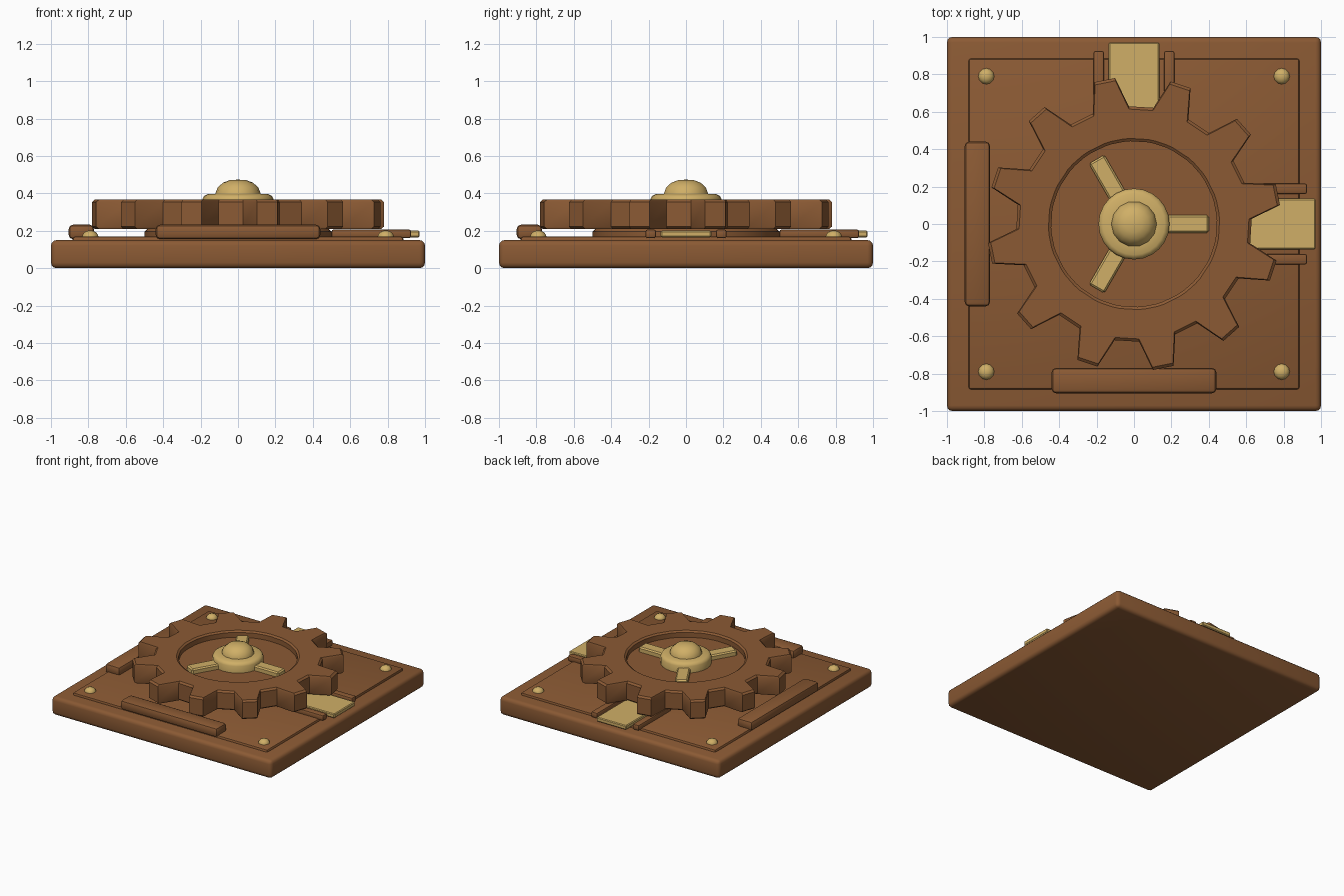
import bpy
import bmesh
from math import sin, cos, radians, tau

if "Cube" in bpy.data.objects:
    bpy.data.objects.remove(bpy.data.objects["Cube"])


def material(name, colour):
    mat = bpy.data.materials.new(name)
    mat.use_nodes = True
    mat.diffuse_color = colour
    mat.node_tree.nodes["Principled BSDF"].inputs["Base Color"].default_value = colour
    return mat


BROWN = material("bronze_brown", (0.258, 0.102, 0.034, 1))
GOLD = material("pale_gold", (0.63, 0.43, 0.135, 1))


def finish(bm, name, mat, smooth=True):
    bmesh.ops.recalc_face_normals(bm, faces=bm.faces)
    mesh = bpy.data.meshes.new(name)
    bm.to_mesh(mesh)
    bm.free()
    mesh.materials.append(mat)
    obj = bpy.data.objects.new(name, mesh)
    bpy.context.collection.objects.link(obj)
    if smooth:
        bpy.ops.object.select_all(action="DESELECT")
        obj.select_set(True)
        bpy.context.view_layer.objects.active = obj
        bpy.ops.object.shade_smooth_by_angle(angle=radians(32))
    return obj


def box(name, mat, x, y, z, bevel, segments=1, turn=0):
    """Bevelled box from (min, max) pairs, turned about the z axis."""
    bm = bmesh.new()
    bmesh.ops.create_cube(bm, size=1)
    for v in bm.verts:
        v.co = [lo + (c + 0.5) * (hi - lo) for c, (lo, hi) in zip(v.co, (x, y, z))]
    bmesh.ops.bevel(bm, geom=bm.edges[:], offset=bevel, segments=segments,
                    profile=0.5, affect="EDGES")
    obj = finish(bm, name, mat)
    obj.rotation_euler.z = radians(turn)
    return obj


def loft(name, mat, loops, smooth=True):
    """Skin a stack of equal loops and cap both ends."""
    bm = bmesh.new()
    rings = [[bm.verts.new(p) for p in loop] for loop in loops]
    n = len(rings[0])
    for a, b in zip(rings, rings[1:]):
        for i in range(n):
            j = (i + 1) % n
            bm.faces.new((a[i], a[j], b[j], b[i]))
    bm.faces.new(rings[0])
    bm.faces.new(rings[-1])
    return finish(bm, name, mat, smooth)


def lathe(name, mat, profile, sides, centre=(0, 0), smooth=True):
    loops = [[(centre[0] + r * cos(tau * i / sides), centre[1] + r * sin(tau * i / sides), z)
              for i in range(sides)] for r, z in profile]
    return loft(name, mat, loops, smooth)


# Base slab and raised panel
box("base_slab", BROWN, (-1, 1), (-1, 1), (0, 0.15), 0.03, 3)
box("raised_panel", BROWN, (-0.885, 0.885), (-0.885, 0.885), (0.13, 0.17), 0.015, 2)

# Support disc under the gear
lathe("gear_support", BROWN, [(0.5, 0.16), (0.5, 0.195), (0.48, 0.215)], 48)

# Gear with chamfered teeth and a round recess in its top
TEETH, FIRST = 12, 11.5
corners = []
for t in range(TEETH):
    for offset, radius in ((-9, 0.63), (-4.1, 0.787), (4.1, 0.787), (9, 0.63)):
        corners.append((radians(FIRST + t * 360 / TEETH + offset), radius))


def toothed(inset, z):
    return [((r - inset) * cos(a), (r - inset) * sin(a), z) for a, r in corners]


def circle(radius, z):
    return [(radius * cos(a), radius * sin(a), z) for a, r in corners]


loft("gear", BROWN, [toothed(0.015, 0.21), toothed(0, 0.222), toothed(0, 0.353),
                     toothed(0.015, 0.366), circle(0.458, 0.366),
                     circle(0.443, 0.355), circle(0.443, 0.315)])

# Hub flange, dome and three spokes
lathe("hub_flange", GOLD, [(0.19, 0.31), (0.19, 0.37), (0.182, 0.385),
                           (0.165, 0.395), (0.11, 0.397)], 24)
lathe("hub_dome", GOLD, [(0.122, 0.385), (0.121, 0.4), (0.108, 0.432), (0.08, 0.457),
                         (0.045, 0.47), (0.005, 0.473)], 14)
for k in range(3):
    box(f"spoke_{k + 1}", GOLD, (0.12, 0.4), (-0.048, 0.048), (0.305, 0.355), 0.01, 1, k * 120)

# Gold latch plates between guide rails, on the left and back sides
for side, turn in (("left", 0), ("back", 90)):
    box(f"{side}_latch_plate", GOLD, (0.52, 0.97), (-0.135, 0.135), (0.165, 0.2), 0.006, 1, turn)
    for label, s in (("a", 1), ("b", -1)):
        y = sorted((s * 0.16, s * 0.217))
        box(f"{side}_guide_rail_{label}", BROWN, (0.5, 0.925), y, (0.16, 0.207), 0.012, 2, turn)

# Raised bars on the right and front sides
for side, turn in (("right", 180), ("front", 270)):
    box(f"{side}_bar", BROWN, (0.77, 0.905), (-0.44, 0.44), (0.155, 0.232), 0.022, 2, turn)

# Corner rivets
for x in (-0.79, 0.79):
    for y in (-0.79, 0.79):
        name = f"{'front' if y < 0 else 'back'}_{'left' if x > 0 else 'right'}_rivet"
        lathe(name, GOLD, [(0.044, 0.16), (0.042, 0.178), (0.03, 0.193), (0.012, 0.2)],
              12, (x, y))
